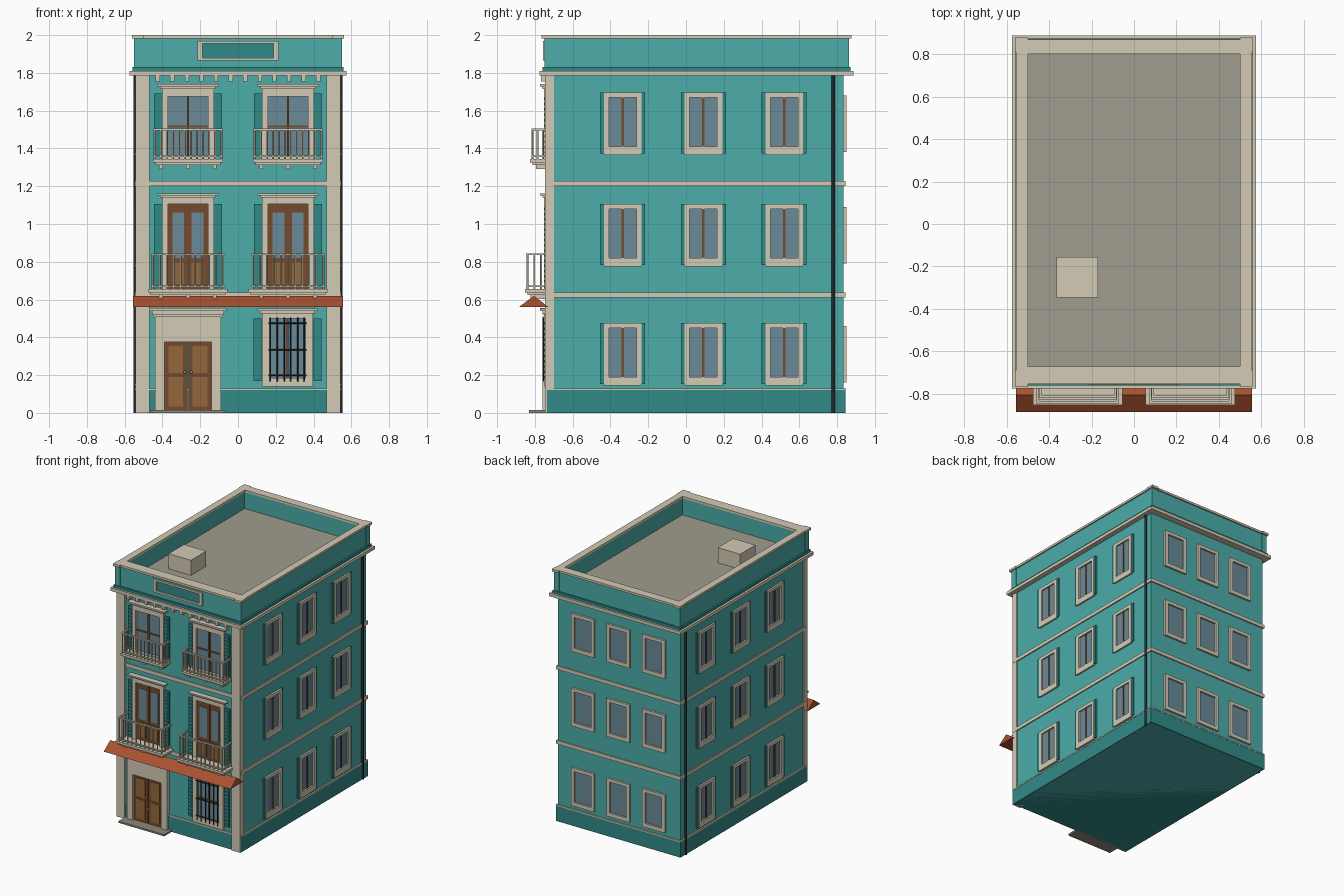
import bpy, bmesh, math
from mathutils import Matrix, Vector

if "Cube" in bpy.data.objects:
    bpy.data.objects.remove(bpy.data.objects["Cube"])


def mat(name, hexa):
    c = [int(hexa[i:i + 2], 16) / 255 for i in (0, 2, 4)]
    m = bpy.data.materials.new(name)
    m.diffuse_color = [((v + 0.055) / 1.055) ** 2.4 if v > 0.04 else v / 12.92 for v in c] + [1]
    m.use_nodes = True
    m.node_tree.nodes["Principled BSDF"].inputs["Base Color"].default_value = m.diffuse_color
    return m


TEAL, DARK = mat("teal", "4CADAA"), mat("dark_teal", "318A87")
CREAM, GLASS = mat("cream", "D3CBB6"), mat("glass", "6A8A98")
BROWN, PANEL = mat("brown", "754A2D"), mat("panel_wood", "94683B")
IRON, ROOF = mat("iron", "23282B"), mat("roof", "A09C8E")
TILE, BRASS = mat("tile", "A9512F"), mat("brass", "C9A24A")
STONE = mat("stone", "8F897C")

parts = {}  # name -> (material, bmesh)


def get(name, m):
    return parts.setdefault(name, (m, bmesh.new()))[1]


def box(name, m, x0, x1, y0, y1, z0, z1):
    c = Matrix.Translation(((x0 + x1) / 2, (y0 + y1) / 2, (z0 + z1) / 2))
    s = Matrix.Diagonal((abs(x1 - x0), abs(y1 - y0), z1 - z0, 1))
    bmesh.ops.create_cube(get(name, m), size=1, matrix=c @ s)


def rod(name, m, a, b, r, n=8):
    a, b = Vector(a), Vector(b)
    q = (b - a).to_track_quat('Z', 'Y').to_matrix().to_4x4()
    bmesh.ops.create_cone(get(name, m), cap_ends=True, segments=n, radius1=r, radius2=r,
                          depth=(b - a).length, matrix=Matrix.Translation((a + b) / 2) @ q)


def ring(name, m, X, y0, y1, ix, iy0, iy1, z0, z1):
    box(name, m, -X, X, y0, iy0, z0, z1)
    box(name, m, -X, X, iy1, y1, z0, z1)
    for s in (-1, 1):
        box(name, m, s * ix, s * X, iy0, iy1, z0, z1)


WX, YF, YB = 0.535, -0.73, 0.835


def fbox(face, name, m, u0, u1, d0, d1, z0, z1):
    """Box on a facade: u along the wall, d outwards from it."""
    if face == "front":
        box(name, m, u0, u1, YF - d0, YF - d1, z0, z1)
    elif face == "back":
        box(name, m, u0, u1, YB + d0, YB + d1, z0, z1)
    else:
        s = 1 if face == "right" else -1
        box(name, m, s * (WX + d0), s * (WX + d1), u0, u1, z0, z1)


def frame(face, name, u, w, z0, z1, gw, g0, g1, d):
    fbox(face, name, CREAM, u - w, u - gw, -0.01, d, z0, z1)
    fbox(face, name, CREAM, u + gw, u + w, -0.01, d, z0, z1)
    fbox(face, name, CREAM, u - gw, u + gw, -0.01, d, g1, z1)
    if g0 > z0:
        fbox(face, name, CREAM, u - gw, u + gw, -0.01, d, z0, g0)


# main body, plinth and horizontal bands
box("body", TEAL, -WX, WX, YF, YB, 0, 1.80)
box("plinth", DARK, -0.544, 0.544, -0.737, 0.845, 0, 0.12)
box("plinth_trim", CREAM, -0.546, 0.546, -0.74, 0.847, 0.12, 0.13)
for z in (0.61, 1.20):
    box("floor_band", CREAM, -0.544, 0.544, -0.74, 0.845, z, z + 0.028)
for s in (-1, 1):
    box("corner_pilaster", CREAM, s * 0.468, s * 0.542, -0.747, -0.70, 0, 1.79)
    rod("drain_pipe", IRON, (s * 0.543, 0.78, 0.0), (s * 0.543, 0.78, 1.79), 0.01, 12)

# cornice with dentils
box("cornice", CREAM, -0.575, 0.575, -0.775, 0.888, 1.785, 1.81)
for i in range(12):
    x = -0.425 + i * 0.85 / 11
    box("dentil", CREAM, x - 0.011, x + 0.011, -0.768, -0.72, 1.755, 1.785)

# parapet, roof deck and hatch
ring("parapet_base", DARK, 0.558, -0.759, 0.872, 0.51, -0.68, 0.81, 1.81, 1.83)
ring("parapet", TEAL, 0.545, -0.745, 0.858, 0.505, -0.675, 0.805, 1.81, 1.985)
ring("parapet_cap", CREAM, 0.555, -0.754, 0.868, 0.50, -0.67, 0.80, 1.983, 2.0)
for s in (-1, 1):
    for y0, y1, c0, c1 in ((-0.75, -0.70, -0.765, -0.69), (0.82, 0.863, 0.81, 0.877)):
        box("parapet_post", TEAL, s * 0.507, s * 0.55, y0, y1, 1.83, 1.983)
        box("parapet_post_cap", CREAM, s * 0.50, s * 0.56, c0, c1, 1.982, 2.0)
box("roof_deck", ROOF, -0.508, 0.508, -0.68, 0.81, 1.79, 1.85)
box("roof_hatch", CREAM, -0.365, -0.17, -0.345, -0.155, 1.85, 1.97)
for a in ((-0.215, 0.215, 1.955, 1.97), (-0.215, 0.215, 1.865, 1.88),
          (-0.215, -0.187, 1.88, 1.955), (0.187, 0.215, 1.88, 1.955)):
    box("parapet_plaque", CREAM, a[0], a[1], -0.756, -0.74, a[2], a[3])
box("plaque_field", DARK, -0.187, 0.187, -0.747, -0.74, 1.88, 1.955)

# side and back windows, three floors of three
for z in (0.145, 0.775, 1.365):
    for y in (-0.335, 0.092, 0.52):
        for f in ("left", "right"):
            frame(f, "side_window_frame", y, 0.10, z, z + 0.33, 0.073, z + 0.045, z + 0.305, 0.014)
            fbox(f, "side_window_glass", GLASS, y - 0.073, y + 0.073, -0.01, 0.002, z + 0.045, z + 0.305)
            fbox(f, "side_window_mullion", BROWN, y - 0.006, y + 0.006, 0, 0.008, z + 0.045, z + 0.305)
            for s in (-1, 1):
                fbox(f, "side_shutter", DARK, y + s * 0.10, y + s * 0.119, -0.01, 0.01, z + 0.008, z + 0.33)
    for x in (-0.31, 0, 0.31):
        frame("back", "back_window_frame", x, 0.10, z + 0.015, z + 0.315, 0.073, z + 0.045, z + 0.29, 0.016)
        fbox("back", "back_window_glass", GLASS, x - 0.073, x + 0.073, -0.01, 0.002, z + 0.045, z + 0.29)


def shutters(cx, z0, z1):
    for s in (-1, 1):
        u0, u1 = cx + s * 0.138, cx + s * 0.18
        fbox("front", "shutter", DARK, u0, u1, 0, 0.012, z0, z1)
        n = int((z1 - z0) / 0.028)
        for i in range(n):
            z = z0 + 0.012 + i * (z1 - z0 - 0.016) / n
            fbox("front", "shutter_slat", DARK, u0 + s * 0.007, u1 - s * 0.007, 0.01, 0.018, z, z + 0.013)


def hood(cx, w, z0, z1):
    mid = (z0 + z1) / 2
    fbox("front", "hood", CREAM, cx - w + 0.015, cx + w - 0.015, 0, 0.03, z0, mid)
    fbox("front", "hood", CREAM, cx - w, cx + w, 0, 0.042, mid, z1)


def balcony(cx, w, z, d, rw, top, n):
    fbox("front", "balcony_slab", CREAM, cx - w, cx + w, 0, d, z, z + 0.018)
    fbox("front", "balcony_slab", CREAM, cx - w + 0.012, cx + w - 0.012, 0, d - 0.012, z - 0.012, z)
    for k in (-0.142, 0, 0.142):
        fbox("front", "balcony_corbel", CREAM, cx + k - 0.01, cx + k + 0.01, 0, d - 0.03, z - 0.035, z - 0.01)
    r = d - 0.012
    for h, t in ((z + 0.03, 0.008), (top - 0.01, 0.01)):
        fbox("front", "balcony_rail", CREAM, cx - rw, cx + rw, r - 0.008, r + 0.006, h, h + t)
        for s in (-1, 1):
            fbox("front", "balcony_rail", CREAM, cx + s * rw, cx + s * (rw - 0.012), 0, r, h, h + t)
    spots = [(cx - rw + 0.007 + i * (2 * rw - 0.014) / n, YF - r) for i in range(n + 1)]
    spots += [(cx + s * (rw - 0.006), YF - r * k / 3) for s in (-1, 1) for k in (1, 2)]
    for x, y in spots:
        rod("baluster", CREAM, (x, y, z + 0.015), (x, y, top - 0.005), 0.005)


for cx in (-0.265, 0.265):
    # middle floor: glazed double doors
    frame("front", "balcony_door_frame", cx, 0.138, 0.64, 1.14, 0.106, 0.64, 1.105, 0.022)
    fbox("front", "balcony_door", BROWN, cx - 0.106, cx + 0.106, 0, 0.006, 0.64, 1.105)
    for s in (-1, 1):
        a, b = cx + s * 0.02, cx + s * 0.083
        fbox("front", "balcony_door_glass", GLASS, a, b, 0, 0.009, 0.82, 1.06)
        fbox("front", "balcony_door_panel", PANEL, a, b, 0, 0.011, 0.68, 0.795)
    fbox("front", "balcony_door_strip", BROWN, cx - 0.006, cx + 0.006, 0, 0.013, 0.65, 1.105)
    shutters(cx, 0.65, 1.105)
    hood(cx, 0.162, 1.14, 1.162)
    balcony(cx, 0.21, 0.637, 0.122, 0.193, 0.845, 10)
    # top floor: casement windows
    frame("front", "top_window_frame", cx, 0.138, 1.33, 1.715, 0.106, 1.355, 1.675, 0.022)
    fbox("front", "top_window_glass", GLASS, cx - 0.106, cx + 0.106, 0, 0.003, 1.355, 1.675)
    fbox("front", "top_window_bar", BROWN, cx - 0.006, cx + 0.006, 0, 0.012, 1.355, 1.675)
    fbox("front", "top_window_bar", BROWN, cx - 0.106, cx + 0.106, 0, 0.010, 1.51, 1.522)
    shutters(cx, 1.36, 1.69)
    hood(cx, 0.162, 1.715, 1.74)
    balcony(cx, 0.185, 1.325, 0.095, 0.183, 1.505, 11)

# ground floor window with iron grille
cx = 0.262
frame("front", "ground_window_frame", cx, 0.135, 0.14, 0.525, 0.096, 0.185, 0.50, 0.022)
fbox("front", "ground_window_glass", GLASS, cx - 0.096, cx + 0.096, 0, 0.003, 0.185, 0.50)
fbox("front", "ground_window_bar", BROWN, cx - 0.006, cx + 0.006, 0, 0.012, 0.185, 0.50)
fbox("front", "ground_window_bar", BROWN, cx - 0.096, cx + 0.096, 0, 0.010, 0.33, 0.342)
shutters(cx, 0.17, 0.50)
hood(cx, 0.16, 0.525, 0.552)
for i in range(6):
    x = cx - 0.09 + i * 0.036
    rod("grille", IRON, (x, -0.757, 0.165), (x, -0.757, 0.505), 0.004)
for z in (0.20, 0.335, 0.475):
    rod("grille", IRON, (cx - 0.1, -0.757, z), (cx + 0.1, -0.757, z), 0.004)

# entrance portal, double door and step
cx = -0.265
frame("front", "portal", cx, 0.175, 0, 0.51, 0.125, 0, 0.375, 0.03)
hood(cx, 0.205, 0.522, 0.556)
fbox("front", "portal_frieze", CREAM, cx - 0.185, cx + 0.185, 0, 0.02, 0.505, 0.525)
box("door_step", STONE, cx - 0.20, cx + 0.20, -0.83, -0.73, 0, 0.014)
for s in (-1, 1):
    fbox("front", "entrance_door", BROWN, cx + s * 0.003, cx + s * 0.125, 0, 0.014, 0.014, 0.375)
    for z0, z1 in ((0.035, 0.19), (0.21, 0.355)):
        fbox("front", "entrance_door_panel", PANEL, cx + s * 0.025, cx + s * 0.103, 0, 0.019, z0, z1)
    bmesh.ops.create_uvsphere(get("door_knob", BRASS), u_segments=10, v_segments=6, radius=0.008,
                              matrix=Matrix.Translation((cx + s * 0.016, -0.752, 0.215)))

# tiled awning: triangular profile along the front
bm = get("awning", TILE)
ends = [[bm.verts.new((x, y, z)) for y, z in ((-0.885, 0.56), (-0.805, 0.62), (-0.728, 0.56))]
        for x in (-0.555, 0.555)]
for e in ends:
    bm.faces.new(e)
for i in range(3):
    j = (i + 1) % 3
    bm.faces.new((ends[0][i], ends[0][j], ends[1][j], ends[1][i]))

# turn the collected parts into objects
for name, (m, bm) in parts.items():
    bmesh.ops.recalc_face_normals(bm, faces=bm.faces)
    me = bpy.data.meshes.new(name)
    bm.to_mesh(me)
    bm.free()
    me.materials.append(m)
    ob = bpy.data.objects.new(name, me)
    bpy.context.collection.objects.link(ob)
    if name in ("drain_pipe", "baluster", "grille", "door_knob"):
        bpy.context.view_layer.objects.active = ob
        ob.select_set(True)
        bpy.ops.object.shade_smooth_by_angle(angle=math.radians(50))
        ob.select_set(False)
